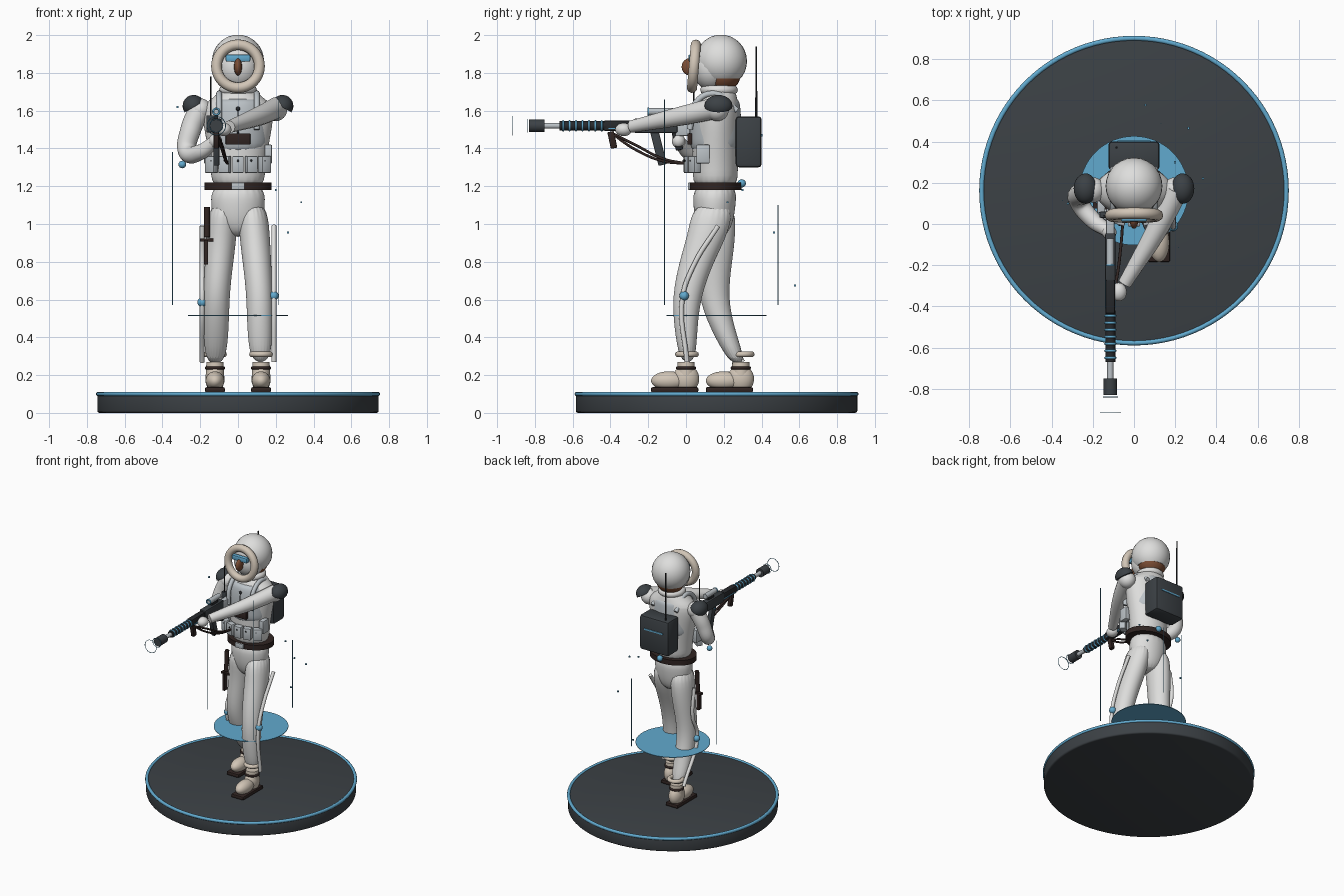
import bpy, bmesh
from math import cos, sin, pi, radians
from mathutils import Vector, Matrix, Euler

if "Cube" in bpy.data.objects:
    bpy.data.objects.remove(bpy.data.objects["Cube"], do_unlink=True)


def material(name, red, green, blue):
    mat = bpy.data.materials.new(name)
    mat.use_nodes = True
    mat.diffuse_color = (red, green, blue, 1)
    shader = next(n for n in mat.node_tree.nodes if n.type == "BSDF_PRINCIPLED")
    shader.inputs["Base Color"].default_value = (red, green, blue, 1)
    return mat


white = material("suit white", .73, .73, .72)
slate = material("dark slate", .045, .053, .06)
blue = material("accent blue", .12, .4, .62)
beige = material("fur beige", .64, .56, .47)
leather = material("dark leather", .03, .018, .016)
skin = material("brown skin", .2, .075, .035)
grey = material("vest grey", .5, .54, .57)
black = material("gun black", .02, .022, .025)


def link_mesh(name, mesh, mat):
    mesh.materials.clear()
    mesh.materials.append(mat)
    mesh.shade_smooth()
    mesh.set_sharp_from_angle(angle=radians(35))
    obj = bpy.data.objects.new(name, mesh)
    bpy.context.collection.objects.link(obj)
    return obj


def finish(name, bm, mat):
    bmesh.ops.recalc_face_normals(bm, faces=bm.faces)
    mesh = bpy.data.meshes.new(name)
    bm.to_mesh(mesh)
    bm.free()
    return link_mesh(name, mesh, mat)


def box(name, loc, size, mat, turn=(0, 0, 0), bevel=0):
    bm = bmesh.new()
    bmesh.ops.create_cube(bm, size=1)
    bmesh.ops.scale(bm, vec=size, verts=bm.verts)
    if bevel:
        bmesh.ops.bevel(bm, geom=bm.edges[:], offset=bevel, segments=2, profile=.5, affect="EDGES")
    rotation = Euler([radians(a) for a in turn]).to_matrix().to_4x4()
    bmesh.ops.transform(bm, matrix=Matrix.Translation(loc) @ rotation, verts=bm.verts)
    return finish(name, bm, mat)


def ball(name, loc, radii, mat, turn=(0, 0, 0), floor=None):
    bm = bmesh.new()
    bmesh.ops.create_uvsphere(bm, u_segments=28, v_segments=16, radius=1)
    if floor is not None:  # flat cut across the underside
        cut = bmesh.ops.bisect_plane(bm, geom=bm.verts[:] + bm.edges[:] + bm.faces[:],
                                     plane_co=(0, 0, floor), plane_no=(0, 0, 1), clear_inner=True)
        bmesh.ops.contextual_create(bm, geom=[e for e in cut["geom_cut"] if isinstance(e, bmesh.types.BMEdge)])
    rotation = Euler([radians(a) for a in turn]).to_matrix().to_4x4()
    scale = Matrix.Diagonal((*radii, 1))
    bmesh.ops.transform(bm, matrix=Matrix.Translation(loc) @ rotation @ scale, verts=bm.verts)
    return finish(name, bm, mat)


def rod(name, start, end, radius, mat, tip=None, sides=20, bevel=0):
    start, end = Vector(start), Vector(end)
    bm = bmesh.new()
    bmesh.ops.create_cone(bm, cap_ends=True, segments=sides, radius1=radius,
                          radius2=radius if tip is None else tip, depth=(end - start).length)
    if bevel:
        rims = [e for e in bm.edges if abs(e.verts[0].co.z - e.verts[1].co.z) < .001]
        bmesh.ops.bevel(bm, geom=rims, offset=bevel, segments=3, profile=.5, affect="EDGES")
    aim = (end - start).to_track_quat("Z", "Y").to_matrix().to_4x4()
    bmesh.ops.transform(bm, matrix=Matrix.Translation((start + end) / 2) @ aim, verts=bm.verts)
    return finish(name, bm, mat)


def ring(name, loc, major, minor, mat, turn=(0, 0, 0), scale=(1, 1, 1), steps=48):
    bpy.ops.mesh.primitive_torus_add(location=loc, rotation=[radians(a) for a in turn], major_radius=major,
                                     minor_radius=minor, major_segments=steps, minor_segments=10)
    obj = bpy.context.object
    obj.name, obj.scale = name, scale
    obj.data.materials.append(mat)
    obj.data.shade_smooth()
    return obj


def loft(name, sections, mat, smooth=True, sides=20):
    """Skin horizontal ellipses given as (z, x, y, half width, half depth)."""
    bm = bmesh.new()
    loops = [[bm.verts.new((x + w * cos(i * 2 * pi / sides), y + d * sin(i * 2 * pi / sides), z))
              for i in range(sides)] for z, x, y, w, d in sections]
    for low, high in zip(loops, loops[1:]):
        for i in range(sides):
            j = (i + 1) % sides
            bm.faces.new((low[i], low[j], high[j], high[i]))
    bm.faces.new(loops[0])
    bm.faces.new(loops[-1])
    obj = finish(name, bm, mat)
    if smooth:
        obj.modifiers.new("rounding", "SUBSURF").levels = 2
        obj.modifiers["rounding"].render_levels = 2
    return obj


def tube(name, path, mat):
    """Smooth tube through (x, y, z, radius) points."""
    curve = bpy.data.curves.new(name, "CURVE")
    curve.dimensions, curve.bevel_depth, curve.bevel_resolution = "3D", 1, 5
    curve.use_fill_caps, curve.resolution_u = True, 8
    spline = curve.splines.new("BEZIER")
    spline.bezier_points.add(len(path) - 1)
    for point, (x, y, z, radius) in zip(spline.bezier_points, path):
        point.co, point.radius = (x, y, z), radius
        point.handle_left_type = point.handle_right_type = "AUTO"
    temp = bpy.data.objects.new(name + " path", curve)
    bpy.context.collection.objects.link(temp)
    evaluated = temp.evaluated_get(bpy.context.evaluated_depsgraph_get())
    mesh = bpy.data.meshes.new_from_object(evaluated)
    bpy.data.objects.remove(temp, do_unlink=True)
    return link_mesh(name, mesh, mat)


# Display base, hovering disc and thin light beams
middle = .162
rod("base", (0, middle, 0), (0, middle, .104), .745, slate, sides=96, bevel=.012)
ring("base_rim", (0, middle, .1), .74, .012, blue, steps=96)
rod("hover_disc", (0, middle, .513), (0, middle, .517), .265, blue, sides=64)
for number, (angle, top) in enumerate(((-52, 1.66), (68, 1.1), (188, 1.38))):
    x, y = .35 * cos(radians(angle)), middle + .35 * sin(radians(angle))
    rod(f"light_beam_{number}", (x, y, .57), (x, y, top), .0025, blue, sides=6)
for spot in ((.335, .22, 1.115), (.265, .465, .955), (.055, .577, .675), (.2, .3, 1.18), (-.32, .1, 1.62)):
    box("floating_speck", spot, (.01, .01, .01), blue)

# Trousers
loft("pelvis", ((.93, 0, .15, .05, .06), (1, 0, .15, .13, .1), (1.1, 0, .15, .147, .115),
                (1.22, 0, .155, .143, .118)), white)
loft("left_leg", ((.26, .12, .01, .055, .042), (.45, .115, -.002, .068, .062), (.62, .115, .003, .07, .077),
                  (.8, .1, .055, .076, .092), (.95, .087, .118, .083, .108), (1.12, .075, .15, .076, .112)), white)
loft("right_leg", ((.25, -.12, .28, .055, .045), (.45, -.115, .19, .068, .065), (.62, -.115, .142, .07, .08),
                   (.8, -.1, .155, .076, .09), (.95, -.087, .165, .083, .1), (1.12, -.075, .15, .076, .112)), white)

# Boots and leg braces, left foot forward
for side, sign, heel, knee, cuff in (("left", 1, .06, (-.01, .62), .005), ("right", -1, .35, (.14, .585), .3)):
    x = sign * .122
    box(side + "_sole", (x, heel - .12, .122), (.105, .25, .028), leather, bevel=.008)
    ball(side + "_boot_toe", (x, heel - .15, .17), (.05, .095, .05), beige)
    ball(side + "_boot_heel", (x, heel - .06, .18), (.05, .07, .075), beige)
    rod(side + "_boot_shaft", (x, heel - .06, .18), (x, heel - .06, .27), .05, beige, tip=.045)
    ring(side + "_boot_strap", (x, heel - .06, .238), .045, .009, leather)
    ring(side + "_fur_cuff", (x, cuff, .31), .048, .015, beige)
    outer = sign * .19
    tube(side + "_leg_brace", ((outer, .17, .99, .013), (outer, knee[0] + .05, .78, .013),
                               (outer, knee[0] - .01, .6, .013), (outer, cuff, .27, .013)), white)
    ball(side + "_knee_joint", (outer, *knee), (.025, .025, .025), blue)

# Thigh knife
rod("knife_handle", (-.165, .1, 1.09), (-.165, .09, .93), .016, leather)
box("knife_guard", (-.165, .09, .915), (.07, .03, .015), leather)
box("knife_sheath", (-.17, .08, .85), (.02, .035, .13), leather)

# Torso, vest and belt
loft("torso", ((1.18, 0, .155, .142, .12), (1.28, 0, .155, .143, .12), (1.42, 0, .157, .165, .125),
               (1.55, 0, .16, .19, .128), (1.63, 0, .165, .19, .118), (1.67, 0, .17, .13, .1),
               (1.72, 0, .18, .08, .08)), white)
loft("vest", ((1.36, 0, .157, .155, .134), (1.45, 0, .157, .167, .138), (1.55, 0, .157, .17, .138),
              (1.64, 0, .16, .155, .128), (1.67, 0, .165, .13, .11)), grey)
loft("belt", ((1.18, 0, .157, .178, .138), (1.22, 0, .157, .178, .138)), leather, smooth=False, sides=40)
box("belt_buckle", (0, .02, 1.2), (.07, .02, .038), grey, bevel=.004)
ball("belt_canister", (.02, .295, 1.215), (.022, .022, .022), blue)
ring("collar", (0, .175, 1.71), .075, .025, white)
box("chest_panel", (0, .02, 1.45), (.13, .025, .06), leather, bevel=.005)
rod("zipper", (0, .017, 1.42), (0, .03, 1.61), .004, black, sides=8)
ball("zipper_toggle", (0, .03, 1.61), (.011, .011, .011), black)
for x in (-.14, -.07, 0, .07, .14):
    y = .155 - .145 * (1 - (x / .21) ** 2) ** .5
    box("chest_pouch", (x, y, 1.315), (.06, .045, .09), grey, turn=(0, 0, x * 250), bevel=.006)
    ball("pouch_button", (x, y - .024, 1.335), (.006, .004, .006), black)
for x in (-.1, .1):
    tube("shoulder_strap", ((x, .02, 1.5, .016), (x, .05, 1.64, .016), (x, .15, 1.69, .016),
                            (x, .27, 1.6, .016)), grey)
    box("side_pouch", (x * 1.6, .09, 1.37), (.04, .07, .1), grey, bevel=.006)
box("chest_radio", (-.145, .045, 1.53), (.045, .03, .09), slate, bevel=.005)
rod("radio_antenna", (-.145, .04, 1.56), (-.145, .04, 1.78), .004, black, sides=8)

# Backpack
box("backpack", (0, .332, 1.435), (.25, .138, .27), slate, bevel=.018)
box("backpack_stripe", (0, .402, 1.47), (.16, .006, .012), blue)
rod("pack_antenna", (-.085, .372, 1.55), (-.085, .372, 1.94), .006, black, tip=.004, sides=8)

# Head, hood and face
ball("head", (0, .195, 1.795), (.105, .095, .095), skin)
ball("hood", (0, .185, 1.862), (.138, .138, .14), white, floor=-.66)
ball("face_mask", (0, .135, 1.825), (.112, .1, .118), white)
ring("fur_trim", (0, .042, 1.835), .114, .028, beige, turn=(85, 0, 0))
box("goggles", (0, .03, 1.878), (.13, .035, .038), blue, bevel=.008)
ball("nose", (0, .022, 1.832), (.021, .045, .046), skin)

# Arms, shoulder pads and gloves
tube("left_arm", ((.205, .165, 1.615, .058), (.12, -.01, 1.575, .052), (-.045, -.29, 1.515, .033)), white)
ball("left_glove", (-.075, -.33, 1.5), (.04, .045, .035), white)
tube("right_arm", ((-.2, .165, 1.61, .06), (-.25, .15, 1.5, .055), (-.268, .11, 1.38, .048),
                   (-.2, .02, 1.38, .042), (-.13, -.03, 1.43, .033)), white)
ball("right_glove", (-.12, -.04, 1.44), (.035, .035, .038), white)
ball("right_elbow_joint", (-.295, .13, 1.315), (.02, .02, .02), blue)
box("arm_patch", (.205, .07, 1.595), (.008, .06, .045), skin, turn=(0, 0, -25))
for sign in (-1, 1):
    ball("shoulder_joint", (sign * .2, .165, 1.605), (.06, .062, .06), white)
    ball("shoulder_pad", (sign * .235, .172, 1.625), (.058, .074, .058), slate, turn=(0, sign * 30, 0), floor=-.1)

# Rifle, pointing forward
gun, axis = -.115, 1.52


def barrel(name, front, back, radius, mat):
    rod(name, (gun, front, axis), (gun, back, axis), radius, mat)


barrel("muzzle_brake", -.83, -.75, .033, slate)
barrel("bare_barrel", -.76, -.66, .015, grey)
barrel("barrel_shroud", -.67, -.42, .024, black)
for step in range(7):
    ring("cooling_ring", (gun, -.65 + step * .034, axis), .024, .006, blue, turn=(90, 0, 0), steps=24)
for y, radius in ((-.84, .035), (-.917, .049)):
    ring("muzzle_glow", (gun, y, axis), radius, .002, blue, turn=(90, 0, 0))
box("handguard", (gun, -.35, axis), (.045, .17, .055), black, bevel=.006)
box("receiver", (gun, -.16, axis), (.05, .23, .075), slate, bevel=.006)
box("side_light", (gun, -.34, axis - .015), (.052, .14, .006), blue)
box("stock", (gun, .01, axis - .015), (.042, .13, .08), grey, bevel=.008)
rod("scope", (gun, -.2, 1.595), (gun, -.07, 1.595), .019, grey)
ring("scope_lens", (gun, -.2, 1.595), .017, .005, blue, turn=(90, 0, 0), steps=24)
box("scope_mount", (gun, -.135, 1.565), (.02, .07, .04), black)
box("magazine", (gun, -.145, 1.4), (.032, .045, .18), slate, turn=(14, 0, 0), bevel=.005)
box("pistol_grip", (gun, -.045, 1.44), (.03, .04, .1), black, turn=(14, 0, 0), bevel=.005)
box("fore_grip", (gun, -.39, 1.445), (.028, .035, .09), leather, turn=(12, 0, 0), bevel=.005)
for drop in (0, .025):
    tube("sling", ((gun, -.4, 1.485, .007), (gun + .03, -.27, 1.42 - drop, .007),
                   (gun + .05, -.12, 1.345 - drop / 2, .007), (gun + .06, 0, 1.32, .007)), leather)
